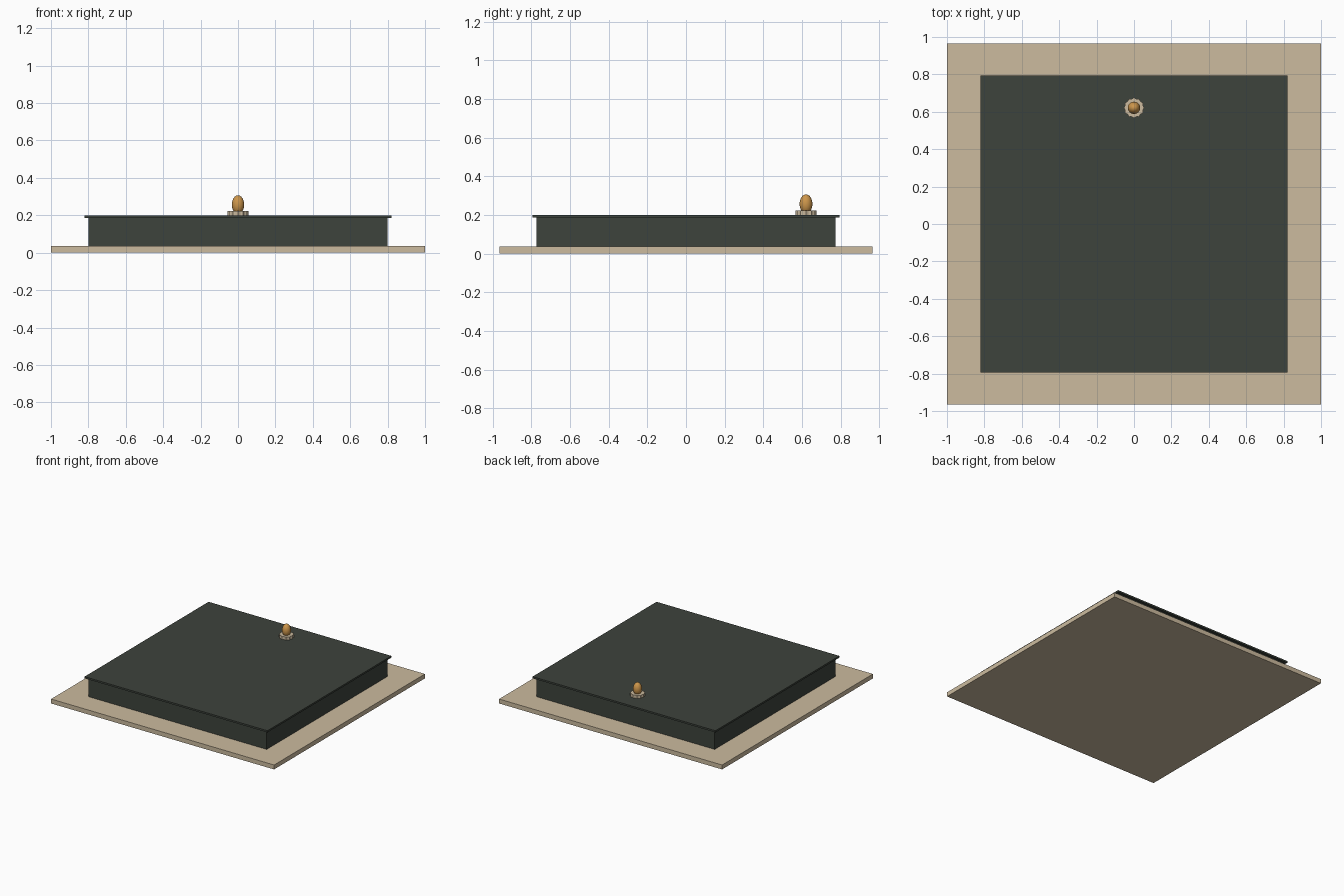
import bpy, bmesh, math

if "Cube" in bpy.data.objects:
    bpy.data.objects.remove(bpy.data.objects["Cube"])


def material(name, r, g, b):
    lin = [((c / 255 + 0.055) / 1.055) ** 2.4 for c in (r, g, b)]
    m = bpy.data.materials.new(name)
    m.diffuse_color = (*lin, 1)
    m.use_nodes = True
    m.node_tree.nodes["Principled BSDF"].inputs["Base Color"].default_value = m.diffuse_color
    return m


TAN = material("tan stone", 204, 187, 159)
DARK = material("dark green slate", 61, 67, 60)
GOLD = material("amber gold", 205, 150, 75)


def finish(name, bm, mat):
    bmesh.ops.recalc_face_normals(bm, faces=bm.faces)
    me = bpy.data.meshes.new(name)
    bm.to_mesh(me)
    bm.free()
    me.materials.append(mat)
    ob = bpy.data.objects.new(name, me)
    bpy.context.collection.objects.link(ob)
    return ob


def slab(name, hx, hy, z0, z1, mat):
    bm = bmesh.new()
    bmesh.ops.create_cube(bm, size=1)
    for v in bm.verts:
        v.co = (v.co.x * 2 * hx, v.co.y * 2 * hy, z0 if v.co.z < 0 else z1)
    return finish(name, bm, mat)


# Stacked slabs: wide base, main block, thin overhanging lid
slab("base_plate", 1.0, 0.966, 0.0, 0.036, TAN)
slab("main_block", 0.80, 0.775, 0.036, 0.186, DARK)
slab("top_lid", 0.82, 0.794, 0.186, 0.2, DARK)

FY = 0.621  # knob position towards the back

# Scalloped collar under the knob
bm = bmesh.new()
ring = []
for i in range(24):
    a = math.tau * i / 24
    r = 0.055 if i % 2 == 0 else 0.049
    ring.append(bm.verts.new((r * math.cos(a), FY + r * math.sin(a), 0.2)))
face = bm.faces.new(ring)
ext = bmesh.ops.extrude_face_region(bm, geom=[face])
for v in ext["geom"]:
    if isinstance(v, bmesh.types.BMVert):
        v.co.z = 0.224
finish("knob_collar", bm, TAN)

# Egg-shaped knob
bm = bmesh.new()
bmesh.ops.create_uvsphere(bm, u_segments=24, v_segments=16, radius=1)
for v in bm.verts:
    v.co = (v.co.x * 0.033, FY + v.co.y * 0.033, 0.257 + v.co.z * 0.05)
for f in bm.faces:
    f.smooth = True
finish("egg_knob", bm, GOLD)
